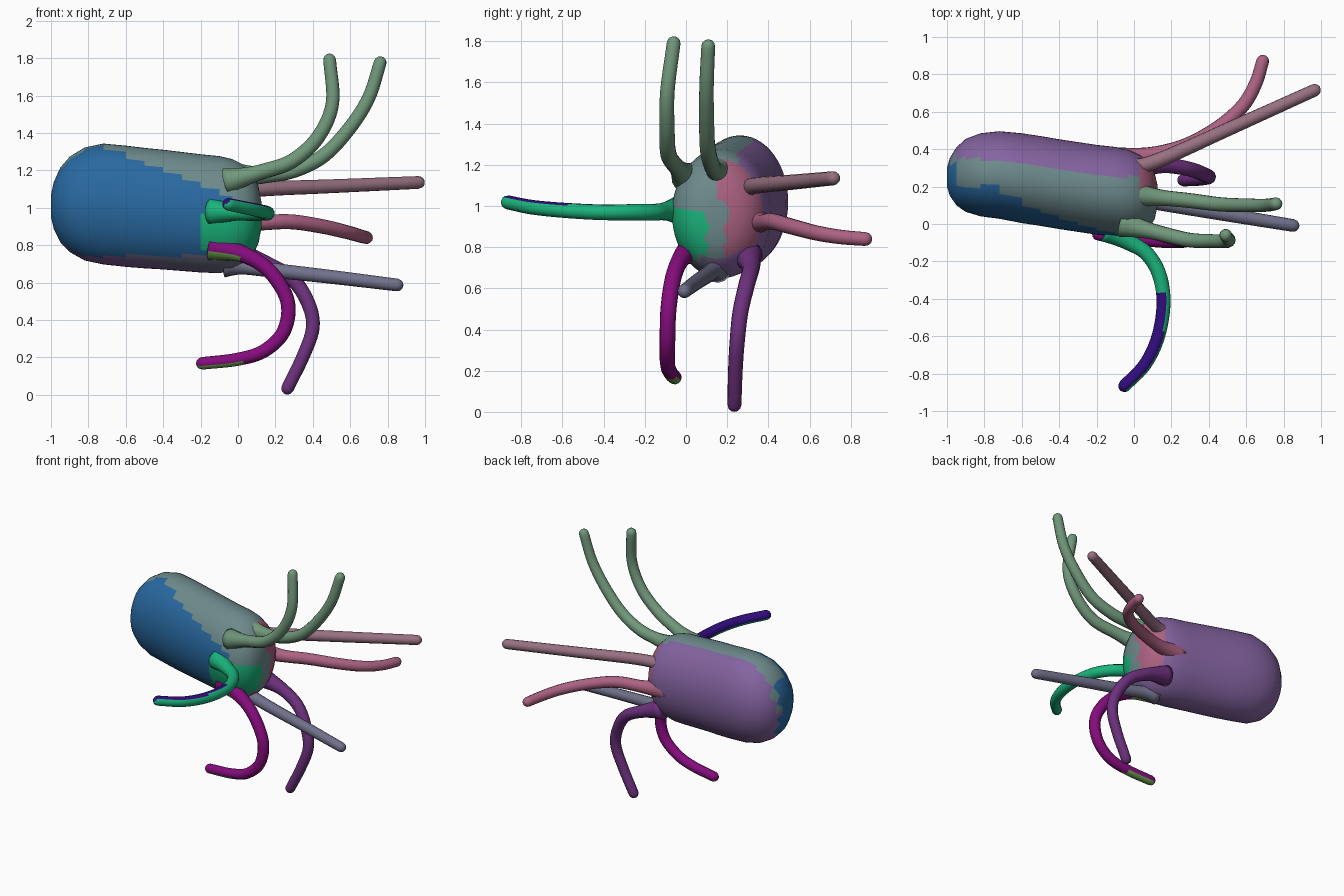
import bpy, bmesh, math
from mathutils import Vector

if "Cube" in bpy.data.objects:
    bpy.data.objects.remove(bpy.data.objects["Cube"])


def material(name, rgb):
    # display colour (0-255) converted to linear
    m = bpy.data.materials.new(name)
    m.diffuse_color = (*[(c / 255) ** 2.2 for c in rgb], 1)
    m.use_nodes = True
    m.node_tree.nodes["Principled BSDF"].inputs["Base Color"].default_value = m.diffuse_color
    return m


def loft(name, rings, colours, pick=None):
    """Skin a list of equal rings, closing both ends."""
    bm = bmesh.new()
    loops = [[bm.verts.new(p) for p in r] for r in rings]
    n = len(loops[0])
    for a, b in zip(loops, loops[1:]):
        for i in range(n):
            bm.faces.new((a[i], a[(i + 1) % n], b[(i + 1) % n], b[i]))
    bm.faces.new(loops[0])
    bm.faces.new(loops[-1])
    bmesh.ops.recalc_face_normals(bm, faces=bm.faces)
    bm.normal_update()
    for f in bm.faces:
        f.smooth = True
        if pick:
            f.material_index = pick(f.calc_center_median(), f.normal)
    me = bpy.data.meshes.new(name)
    bm.to_mesh(me)
    bm.free()
    for c in colours:
        me.materials.append(c)
    ob = bpy.data.objects.new(name, me)
    bpy.context.collection.objects.link(ob)
    return ob


def smooth_path(pts, steps=6):
    """Catmull-Rom curve through the points."""
    p = [Vector(q) for q in pts]
    p = [2 * p[0] - p[1]] + p + [2 * p[-1] - p[-2]]
    out = []
    for i in range(1, len(p) - 2):
        a, b, c, d = p[i - 1:i + 3]
        for s in range(steps):
            t = s / steps
            out.append(0.5 * (2 * b + (c - a) * t + (2 * a - 5 * b + 4 * c - d) * t * t
                              + (3 * b - a - 3 * c + d) * t ** 3))
    return out + [p[-2]]


def tentacle(name, pts, colours, pick=None, r0=0.043, r1=0.034, sides=14):
    path = smooth_path(pts)
    n = len(path)
    stations = []
    for i, c in enumerate(path):
        t = i / (n - 1)
        tan = (path[min(i + 1, n - 1)] - path[max(i - 1, 0)]).normalized()
        flare = 0.03 * max(0, 1 - t / 0.22) ** 2
        stations.append((c, tan, r0 + (r1 - r0) * t + flare))
    # rounded tip
    c, tan, r = stations[-1]
    for a in (30, 55, 78):
        a = math.radians(a)
        stations.append((c + tan * r * math.sin(a), tan, r * math.cos(a)))
    u = stations[0][1].orthogonal().normalized()
    rings = []
    for c, tan, r in stations:
        u = (u - tan * u.dot(tan)).normalized()
        v = tan.cross(u)
        rings.append([c + r * (u * math.cos(k * math.tau / sides) + v * math.sin(k * math.tau / sides))
                      for k in range(sides)])
    return loft(name, rings, colours, pick)


blue = material("blue", (44, 104, 158))
grey = material("grey_green", (108, 136, 138))
violet = material("violet", (132, 100, 160))
rose = material("rose", (170, 98, 128))
green = material("green", (32, 178, 122))
navy = material("navy", (52, 20, 124))
sage = material("sage", (112, 150, 122))
pale_rose = material("pale_rose", (150, 112, 128))
slate = material("slate", (112, 112, 138))
magenta = material("magenta", (132, 20, 124))
purple = material("purple", (108, 52, 124))
lime = material("lime", (110, 160, 80))

# body: elliptical capsule, axis slightly skewed; (x, centre y, centre z, half y, half z)
profile = [(-1.0, .25, 1.01, .05, .06), (-.985, .252, 1.012, .10, .125), (-.95, .255, 1.015, .155, .20),
           (-.9, .26, 1.018, .195, .255), (-.82, .263, 1.02, .222, .302), (-.72, .262, 1.02, .234, .323),
           (-.6, .245, 1.008, .24, .324), (-.5, .23, .998, .24, .322), (-.4, .213, .99, .24, .320),
           (-.3, .198, .98, .24, .318), (-.2, .183, .97, .24, .316), (-.1, .172, .963, .24, .313),
           (-.03, .164, .962, .232, .298), (.03, .158, .962, .212, .268), (.08, .153, .962, .175, .218),
           (.11, .15, .962, .125, .15), (.125, .15, .962, .06, .07)]
SIDES = 56


def body_colour(c, n):
    if c.x > -.25 and c.y < .1 and .76 < c.z < 1.02 - .3 * (c.x + .05):
        return 4 if c.x > -.14 or c.z < .95 else 0
    if n.y < .1 and c.z > .74 and c.y < .2 and c.z < 1.33 - .42 * (c.x + .72):
        return 0 if c.x < -.02 else 1
    if c.x < -.93 and c.y < .32:
        return 0
    if c.x > 0 and c.y > .15 and c.z > .78:
        return 3
    if c.y > .33 - .12 * (c.x + .7) or (c.z < 1 and c.y > .12):
        return 2
    return 1 if c.z > .85 else 5


loft("body", [[(x, cy + ry * math.cos(k * math.tau / SIDES), cz + rz * math.sin(k * math.tau / SIDES))
               for k in range(SIDES)] for x, cy, cz, ry, rz in profile],
     [blue, grey, violet, rose, green, slate], body_colour)

# upward-curling tentacles
tentacle("upper_front_tentacle",
         [(-.06, 0, 1.14), (.12, -.045, 1.19), (.29, -.085, 1.25), (.43, -.092, 1.38),
          (.505, -.09, 1.56), (.49, -.06, 1.79)], [sage])
tentacle("upper_back_tentacle",
         [(-.02, .16, 1.17), (.15, .14, 1.175), (.3, .125, 1.2), (.46, .105, 1.28), (.6, .1, 1.43),
          (.7, .1, 1.59), (.76, .108, 1.775)], [sage])
# sideways tentacles at the back
tentacle("straight_back_tentacle",
         [(-.05, .29, 1.08), (.13, .34, 1.10), (.5, .505, 1.115), (.965, .715, 1.135)], [pale_rose])
tentacle("curved_back_tentacle",
         [(-.1, .34, .93), (.1, .37, .92), (.28, .42, .925), (.45, .515, .9), (.58, .63, .87),
          (.65, .75, .85), (.688, .87, .84)], [rose])
# straight lower tentacle
tentacle("straight_lower_tentacle",
         [(-.06, .15, .70), (.15, .11, .67), (.5, .05, .63), (.85, -.008, .587)], [slate])
# sideways tentacle at the front, dark along its upper outer part
tentacle("side_front_tentacle",
         [(-.14, -.03, .98), (-.02, -.1, .975), (.07, -.16, .97), (.135, -.27, .97), (.158, -.42, .97),
          (.13, -.6, .98), (.06, -.75, .995), (-.05, -.865, 1.018)],
         [green, navy], lambda c, n: int(c.y < -.36 and n.z - .8 * n.x > .35))
# downward-curling tentacles
tentacle("lower_front_tentacle",
         [(-.14, .03, .79), (.03, -.02, .75), (.17, -.06, .66), (.265, -.085, .5), (.245, -.09, .34),
          (.14, -.09, .235), (0, -.075, .19), (-.19, -.055, .168)],
         [magenta, lime], lambda c, n: int(c.x < .02 and n.z < -.5))
tentacle("lower_back_tentacle",
         [(-.02, .3, .76), (.15, .315, .70), (.29, .295, .62), (.375, .265, .49), (.4, .25, .36),
          (.35, .24, .21), (.265, .235, .035)], [purple])
